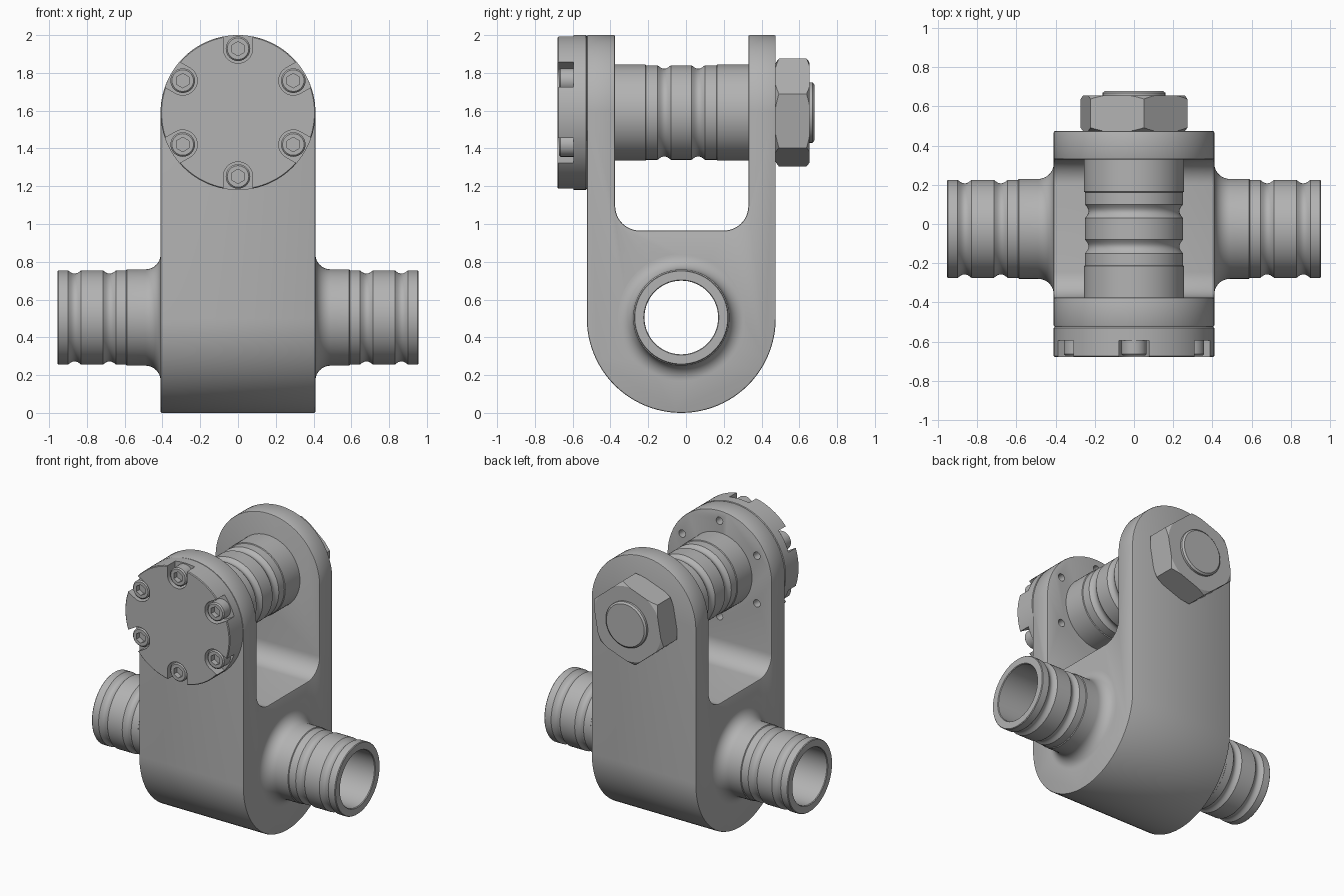
import bpy, bmesh
from math import sin, cos, pi, radians
from mathutils import Matrix

if "Cube" in bpy.data.objects:
    bpy.data.objects.remove(bpy.data.objects["Cube"], do_unlink=True)

steel = bpy.data.materials.new("steel_grey")
steel.use_nodes = True
colour = (0.45, 0.45, 0.45, 1)
steel.diffuse_color = colour
steel.node_tree.nodes["Principled BSDF"].inputs["Base Color"].default_value = colour

PIN_Z = 1.59      # height of the upper pin
TUBE_Z = 0.505    # height of the lower cross tube
MID_Y = -0.025    # middle of the body, front to back


def arc(cx, cy, r, a0, a1, n=16):
    steps = [radians(a0 + (a1 - a0) * i / n) for i in range(n + 1)]
    return [(cx + r * cos(a), cy + r * sin(a)) for a in steps]


def place(axis, u, v, t):
    """Section point (u, v) at position t along the x or y axis."""
    return (t, u, v) if axis == "x" else (u, t, v)


def loft(bm, rings, closed=False):
    loops = [[bm.verts.new(p) for p in ring] for ring in rings]
    n = len(loops[0])
    for k in range(len(loops) if closed else len(loops) - 1):
        a, b = loops[k], loops[(k + 1) % len(loops)]
        for i in range(n):
            j = (i + 1) % n
            bm.faces.new((a[i], a[j], b[j], b[i]))
    if not closed:
        bm.faces.new(loops[0][::-1])
        bm.faces.new(loops[-1])


def finish(name, bm):
    bmesh.ops.recalc_face_normals(bm, faces=bm.faces)
    mesh = bpy.data.meshes.new(name)
    bm.to_mesh(mesh)
    bm.free()
    obj = bpy.data.objects.new(name, mesh)
    bpy.context.collection.objects.link(obj)
    mesh.materials.append(steel)
    return obj


def prism(name, axis, sections, lo, hi):
    bm = bmesh.new()
    for pts in sections:
        loft(bm, [[place(axis, u, v, t) for u, v in pts] for t in (lo, hi)])
    return finish(name, bm)


def lathe(name, axis, centres, profile, n=72, closed=False):
    """Turn a (position, radius) profile around one or more parallel centres."""
    bm = bmesh.new()
    for cu, cv in centres:
        rings = [[place(axis, cu + r * cos(2 * pi * i / n), cv + r * sin(2 * pi * i / n), t)
                  for i in range(n)] for t, r in profile]
        loft(bm, rings, closed)
    return finish(name, bm)


def apply(obj, kind, **settings):
    mod = obj.modifiers.new(kind, kind)
    for key, value in settings.items():
        setattr(mod, key, value)
    bpy.context.view_layer.objects.active = obj
    bpy.ops.object.modifier_apply(modifier=mod.name)


def cut(obj, cutter, operation="DIFFERENCE"):
    apply(obj, "BOOLEAN", object=cutter, operation=operation, solver="EXACT")
    bpy.data.objects.remove(cutter, do_unlink=True)


def groove(start, r, width=0.07, depth=0.018, n=8):
    return [(start + width * i / n, r - depth * sin(pi * i / n)) for i in range(n + 1)]


def mirrored(half):
    return [(-t, r) for t, r in reversed(half)] + half


# Forked body: U-shaped side outline trimmed by a round-topped front outline
fork = (arc(MID_Y, 0.5, 0.5, 180, 360, 48) + [(0.475, 2.1), (0.33, 2.1)]
        + arc(0.2, 1.095, 0.13, 0, -90, 12) + arc(-0.245, 1.095, 0.13, 270, 180, 12)
        + [(-0.375, 2.1), (-0.525, 2.1)])
body = prism("forked_body", "x", [fork], -0.41, 0.41)
outline = arc(0, PIN_Z, 0.41, 0, 180, 64) + [(-0.41, -0.1), (0.41, -0.1)]
# sides of the trimming shape sit just outside the fork
outline = [(u * 1.0005, v) for u, v in outline]
cut(body, prism("body_trim", "y", [outline], -0.8, 0.8), "INTERSECT")
apply(body, "BEVEL", width=0.008, segments=2, limit_method="ANGLE", angle_limit=radians(40))
cut(body, lathe("body_bore", "x", [(MID_Y, TUBE_Z)], [(-0.6, 0.29), (0.6, 0.29)]))

# Threaded holes in the front arm, one for each cap screw
angles = [radians(30 + 60 * k) for k in range(6)]
screws = [(0.338 * cos(a), PIN_Z + 0.338 * sin(a)) for a in angles]
cut(body, lathe("screw_holes", "y", screws, [(-0.46, 0.026), (-0.3, 0.026)], 20))

# Cross tube with blended roots and grooved ends
half = ([(0.405, 0.34)] + arc(0.49, 0.335, 0.08, 180, 270, 12) + [(0.588, 0.255), (0.592, 0.25)]
        + groove(0.645, 0.25) + groove(0.83, 0.25) + [(0.95, 0.25), (0.955, 0.246)])
bore = [(0.955, 0.199), (0.95, 0.195), (-0.95, 0.195), (-0.955, 0.199)]
tube = lathe("cross_tube", "x", [(MID_Y, TUBE_Z)], mirrored(half) + bore, closed=True)

# Upper pin between the arms, with the same pair of grooves
half = groove(0.055, 0.25) + [(0.186, 0.25), (0.19, 0.255), (0.38, 0.255)]
pin = lathe("grooved_pin", "y", [(0, PIN_Z)], [(t + MID_Y, r) for t, r in mirrored(half)])

# Round end cap with six open-sided screw recesses
cap = lathe("end_cap", "y", [(0, PIN_Z)],
            [(-0.675, 0.41), (-0.68, 0.405)][::-1] + [(-0.53, 0.41), (-0.523, 0.402)], 96)
recesses = []
for a in angles:
    slot = arc(0.338, 0, 0.077, 90, 270, 20) + [(0.5, -0.077), (0.5, 0.077)]
    turn = Matrix.Rotation(a, 2)
    recesses.append([(u * cos(a) - v * sin(a), PIN_Z + u * sin(a) + v * cos(a)) for u, v in slot])
cut(cap, prism("recess_cutter", "y", recesses, -0.8, -0.595))

# Socket head screws
heads = lathe("cap_screws", "y", screws,
              [(-0.672, 0.057), (-0.664, 0.065), (-0.59, 0.065)], 32)
sockets = [arc(u, v, 0.038, 30, 330, 5) for u, v in screws]
cut(heads, prism("socket_cutter", "y", sockets, -0.75, -0.635))

# Hex nut with turned corners
nut = prism("hex_nut", "y", [arc(0, PIN_Z, 0.29, 20, 320, 5)], 0.473, 0.655)
cut(nut, lathe("nut_turning", "y", [(0, PIN_Z)],
               [(0.47, 0.254), (0.498, 0.3), (0.632, 0.3), (0.66, 0.254)], 96), "INTERSECT")

# Chamfered pin tip showing past the nut
tip = lathe("pin_tip", "y", [(0, PIN_Z)], [(0.6, 0.16), (0.67, 0.16), (0.68, 0.148)])

for obj in (body, tube, pin, cap, heads, nut, tip):
    bpy.ops.object.select_all(action="DESELECT")
    obj.select_set(True)
    bpy.context.view_layer.objects.active = obj
    bpy.ops.object.shade_smooth_by_angle(angle=radians(28))
